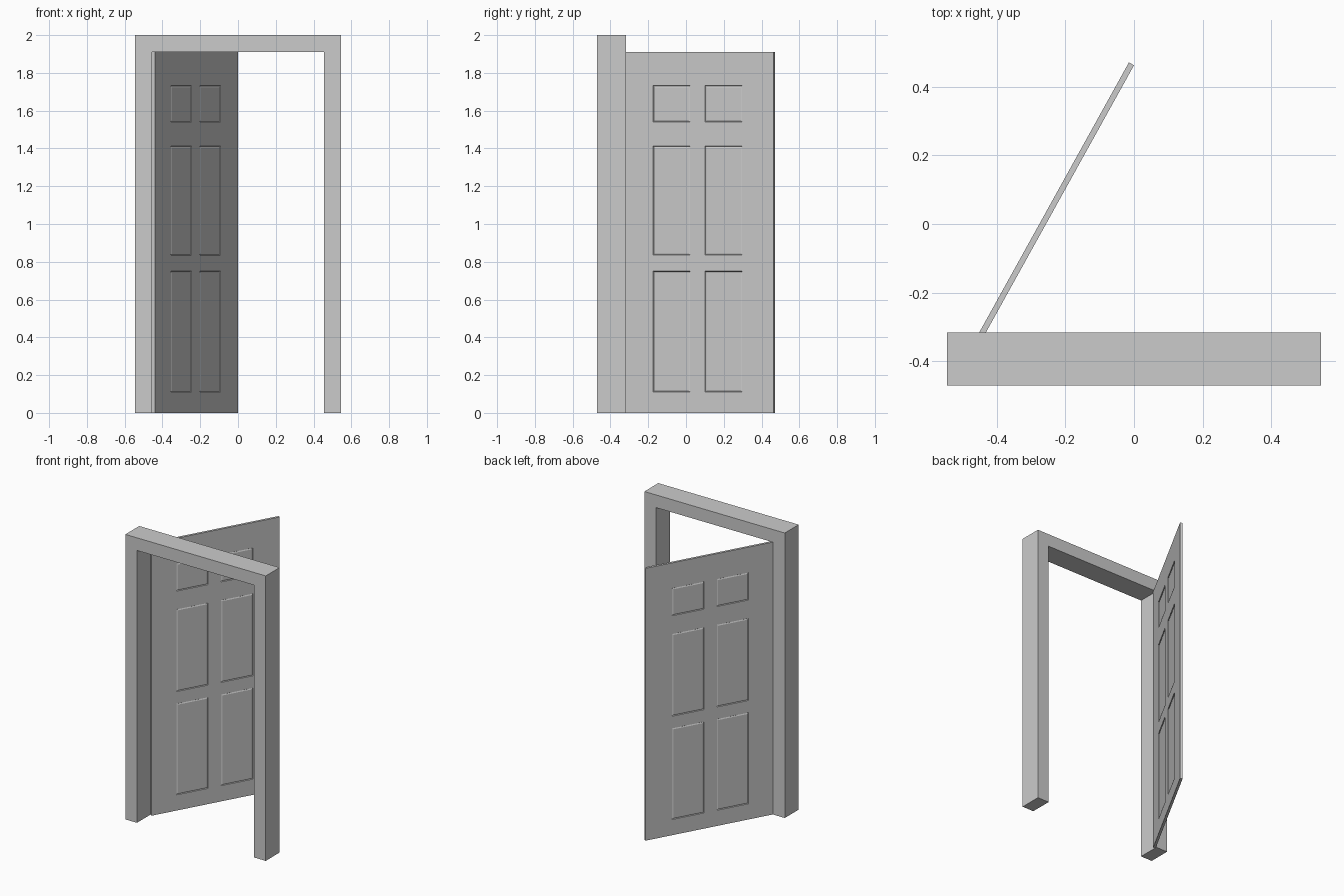
import bpy, bmesh
from math import radians
from mathutils import Vector

if "Cube" in bpy.data.objects:
    bpy.data.objects.remove(bpy.data.objects["Cube"])


def make_object(name, bm):
    bmesh.ops.recalc_face_normals(bm, faces=bm.faces)
    mesh = bpy.data.meshes.new(name)
    bm.to_mesh(mesh)
    bm.free()
    obj = bpy.data.objects.new(name, mesh)
    bpy.context.collection.objects.link(obj)
    return obj


def extrude_y(bm, depth):
    res = bmesh.ops.extrude_face_region(bm, geom=bm.faces[:], use_keep_orig=True)
    verts = [g for g in res["geom"] if isinstance(g, bmesh.types.BMVert)]
    bmesh.ops.translate(bm, verts=verts, vec=(0, depth, 0))


# Door frame: U-shaped profile pulled back along y
W, IN, TOP = 0.545, 0.455, 1.911
bm = bmesh.new()
profile = [(-W, 0), (-IN, 0), (-IN, TOP), (IN, TOP), (IN, 0), (W, 0), (W, 2), (-W, 2)]
bm.faces.new([bm.verts.new((x, -0.471, z)) for x, z in profile])
extrude_y(bm, 0.154)
make_object("door_frame", bm)

# Door leaf: grid of stiles and rails, with the panels grooved on both sides
LEN, THICK, ANGLE = 0.908, 0.017, radians(61)
us = [0, 0.178, 0.402, 0.4925, 0.719, LEN]
zs = [0, 0.11, 0.75, 0.835, 1.412, 1.54, 1.733, TOP]
bm = bmesh.new()
grid = [[bm.verts.new((u, 0, z)) for z in zs] for u in us]
for i in range(len(us) - 1):
    for j in range(len(zs) - 1):
        bm.faces.new((grid[i][j], grid[i + 1][j], grid[i + 1][j + 1], grid[i][j + 1]))
extrude_y(bm, THICK)
bmesh.ops.recalc_face_normals(bm, faces=bm.faces)


def is_panel(face):
    c = face.calc_center_median()
    in_u = us[1] < c.x < us[2] or us[3] < c.x < us[4]
    in_z = any(zs[k] < c.z < zs[k + 1] for k in (1, 3, 5))
    return abs(face.normal.y) > 0.9 and in_u and in_z


# Groove around each panel, then a slightly raised field
panels = [f for f in bm.faces if is_panel(f)]
bmesh.ops.inset_individual(bm, faces=panels, thickness=0.004, depth=-0.005)
bmesh.ops.inset_individual(bm, faces=panels, thickness=0.010, depth=0.003)
door = make_object("door_leaf", bm)

# Swing the door open about its hinge edge
door.rotation_euler.z = ANGLE
door.location = Vector((-0.4402, -0.3312, 0))
